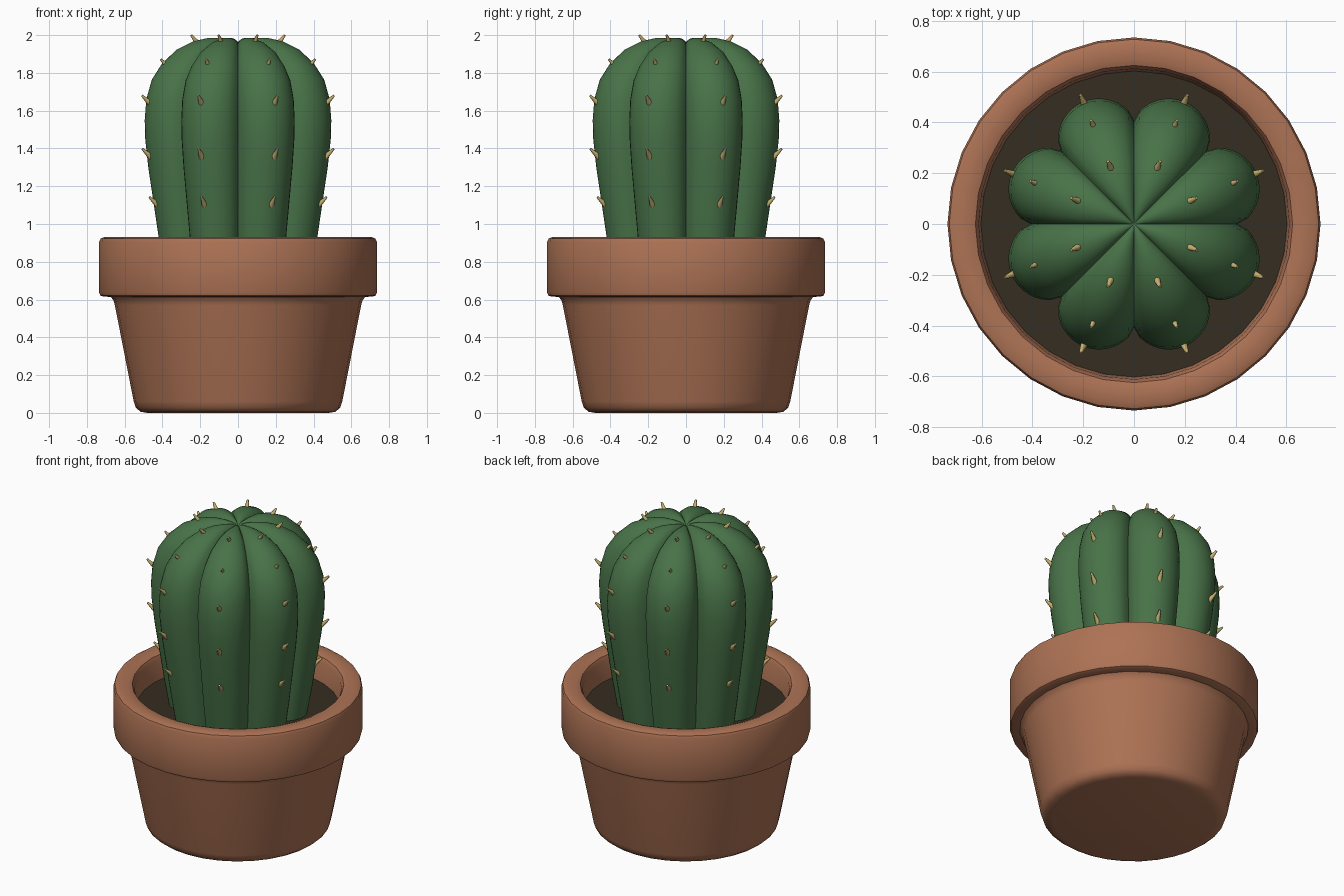
import bpy, bmesh, math
from mathutils import Vector, Matrix

if "Cube" in bpy.data.objects:
    bpy.data.objects.remove(bpy.data.objects["Cube"])


def material(name, rgb):
    m = bpy.data.materials.new(name)
    m.diffuse_color = (*rgb, 1)
    m.use_nodes = True
    m.node_tree.nodes["Principled BSDF"].inputs["Base Color"].default_value = m.diffuse_color
    return m


def finish(name, bm, mat, angle=40):
    bmesh.ops.recalc_face_normals(bm, faces=bm.faces)
    me = bpy.data.meshes.new(name)
    bm.to_mesh(me)
    bm.free()
    ob = bpy.data.objects.new(name, me)
    bpy.context.collection.objects.link(ob)
    me.materials.append(mat)
    bpy.ops.object.select_all(action='DESELECT')
    ob.select_set(True)
    bpy.context.view_layer.objects.active = ob
    bpy.ops.object.shade_smooth_by_angle(angle=math.radians(angle))
    return ob


def lathe(name, profile, mat, segs, shape=lambda r, z, a: (r, z)):
    """Revolve (radius, height) points; radius 0 closes to a pole."""
    bm = bmesh.new()
    rings = []
    for r, z in profile:
        if r == 0:
            rings.append([bm.verts.new((0, 0, z))] * segs)
            continue
        ring = []
        for i in range(segs):
            a = math.tau * i / segs
            rr, zz = shape(r, z, a)
            ring.append(bm.verts.new((rr * math.cos(a), rr * math.sin(a), zz)))
        rings.append(ring)
    for lo, hi in zip(rings, rings[1:]):
        for i in range(segs):
            j = (i + 1) % segs
            quad = list(dict.fromkeys((lo[i], lo[j], hi[j], hi[i])))
            bm.faces.new(quad)
    return finish(name, bm, mat)


clay = material("terracotta", (0.42, 0.17, 0.09))
earth = material("soil", (0.035, 0.026, 0.015))
green = material("cactus_green", (0.065, 0.17, 0.065))
straw = material("spine_straw", (0.55, 0.43, 0.16))

# Pot: tapered body, overhanging rounded rim, inner wall
lathe("pot", [(0, 0), (0.48, 0), (0.515, 0.006), (0.54, 0.026), (0.552, 0.06),
              (0.652, 0.57), (0.66, 0.598), (0.675, 0.614), (0.715, 0.616),
              (0.729, 0.622), (0.735, 0.637), (0.735, 0.905), (0.728, 0.922),
              (0.71, 0.93), (0.65, 0.93), (0.625, 0.921), (0.612, 0.895),
              (0.60, 0.72), (0, 0.72)], clay, 32)

# Soil disc
lathe("soil", [(0, 0.73), (0.603, 0.73), (0.603, 0.77), (0, 0.77)], earth, 32)

# Cactus body: eight rounded ribs with creases between them
body = [(0.41, 0.74), (0.444, 0.93), (0.472, 1.11), (0.502, 1.3), (0.519, 1.45),
        (0.522, 1.55), (0.513, 1.66), (0.482, 1.765), (0.425, 1.85),
        (0.345, 1.923), (0.25, 1.968), (0.165, 1.986), (0.09, 1.984),
        (0.04, 1.973), (0, 1.955)]


def ribs(r, z, a):
    s = abs(math.sin(4 * a)) ** 0.65
    top = min(1, max(0, (z - 1.7) / 0.25)) * min(1, r / 0.1)
    return r * (0.78 + 0.22 * s), z - 0.03 * (1 - s) * top


lathe("cactus_body", body, green, 128, ribs)

# Spines: five rows of upward-leaning thorns along each rib (tip radius, tip height)
bm = bmesh.new()
L = 0.1
for tip_r, tip_z, lean in [(0.508, 1.143, 42), (0.548, 1.398, 42), (0.55, 1.68, 42),
                           (0.442, 1.872, 46), (0.268, 2.0, 50)]:
    for k in range(8):
        a = math.radians(22.5 + 45 * k)
        e = math.radians(lean)
        d = Vector((math.cos(a) * math.cos(e), math.sin(a) * math.cos(e), math.sin(e)))
        tip = Vector((tip_r * math.cos(a), tip_r * math.sin(a), tip_z))
        rot = d.to_track_quat('Z', 'Y').to_matrix().to_4x4()
        bmesh.ops.create_cone(bm, cap_ends=True, segments=8, radius1=0.022, radius2=0.006,
                              depth=L, matrix=Matrix.Translation(tip - d * L / 2) @ rot)
finish("spines", bm, straw, 50)
